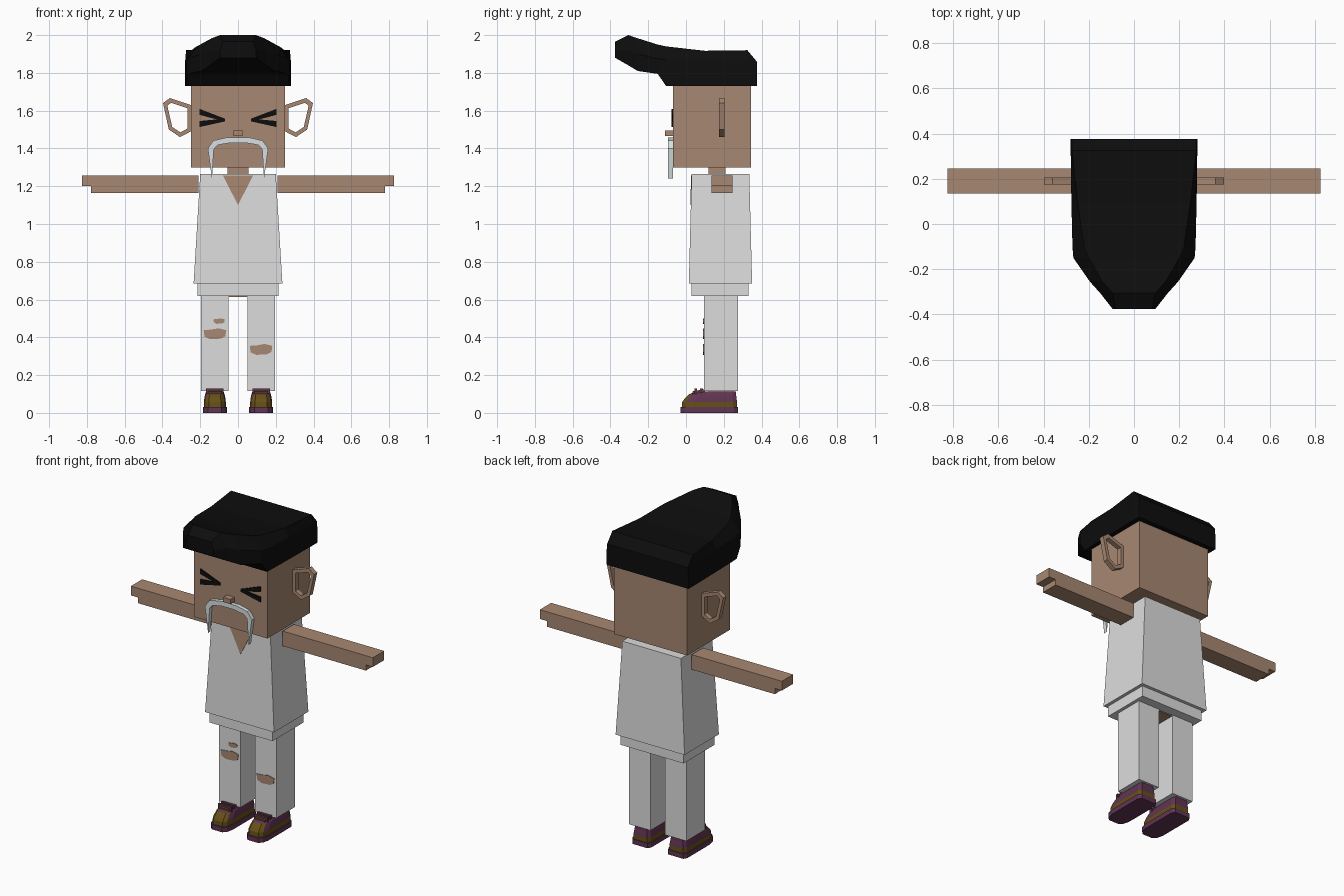
import bpy, bmesh

if "Cube" in bpy.data.objects:
    bpy.data.objects.remove(bpy.data.objects["Cube"])


def material(name, r, g, b):
    m = bpy.data.materials.new(name)
    m.use_nodes = True
    m.diffuse_color = (r, g, b, 1)
    m.node_tree.nodes["Principled BSDF"].inputs["Base Color"].default_value = (r, g, b, 1)
    return m


SKIN = material("skin", .39, .245, .165)
CLOTH = material("white cloth", .72, .72, .72)
HAIR = material("black", .004, .004, .004)
WHISKER = material("pale grey whisker", .68, .74, .76)
PURPLE = material("plum", .12, .035, .085)
OLIVE = material("olive brown", .13, .08, .008)


def finish(name, bm, *mats):
    bmesh.ops.recalc_face_normals(bm, faces=bm.faces)
    me = bpy.data.meshes.new(name)
    bm.to_mesh(me)
    bm.free()
    for m in mats:
        me.materials.append(m)
    ob = bpy.data.objects.new(name, me)
    bpy.context.collection.objects.link(ob)
    return ob


def loft(name, rings, *mats, rule=None, caps=True):
    """Skin equal-length point rings; rule(centre, normal) picks the colour."""
    bm = bmesh.new()
    rows = [[bm.verts.new(p) for p in ring] for ring in rings]
    n = len(rows[0])
    for a, b in zip(rows, rows[1:]):
        for i in range(n):
            j = (i + 1) % n
            bm.faces.new((a[i], a[j], b[j], b[i]))
    if caps:
        bm.faces.new(rows[0])
        bm.faces.new(rows[-1])
    bmesh.ops.recalc_face_normals(bm, faces=bm.faces)
    if rule:
        for f in bm.faces:
            f.material_index = rule(f.calc_center_median(), f.normal)
    return finish(name, bm, *mats)


def rect(x0, x1, y0, y1, z):
    return [(x0, y0, z), (x1, y0, z), (x1, y1, z), (x0, y1, z)]


def box(name, x, y, z, mat):
    return loft(name, [rect(*x, *y, z[0]), rect(*x, *y, z[1])], mat)


def plate(name, outline, y0, y1, mat):
    """Extrude an (x, z) outline along y."""
    return loft(name, [[(x, y, z) for x, z in outline] for y in (y0, y1)], mat)


# Head, neck and nose
box("head", (-.25, .25), (-.07, .345), (1.3, 1.82), SKIN)
box("neck", (-.055, .055), (.12, .21), (1.22, 1.3), SKIN)
box("nose", (-.025, .025), (-.11, -.07), (1.467, 1.495), SKIN)

# Quiff: sections along y as (y, side width, top width, bottom, shoulder, top)
sections = [(.375, .28, .275, 1.73, 1.8, 1.86), (.325, .28, .275, 1.73, 1.86, 1.92),
            (.1, .277, .25, 1.73, 1.87, 1.917), (-.105, .272, .22, 1.73, 1.87, 1.94),
            (-.15, .268, .2, 1.795, 1.875, 1.95), (-.255, .195, .14, 1.81, 1.9, 1.983),
            (-.305, .15, .095, 1.84, 1.92, 2.0), (-.375, .095, .08, 1.88, 1.92, 1.965)]
loft("hair", [[(-w, y, b), (-w, y, s), (-t, y, h), (t, y, h), (w, y, s), (w, y, b)]
              for y, w, t, b, s, h in sections], HAIR)

# Torso, hem and neckline
loft("shirt", [rect(-.235, .235, .015, .35, .685), rect(-.2, .2, .03, .335, 1.265)], CLOTH)
box("hips", (-.215, .215), (.03, .33), (.62, .685), CLOTH)
box("hips_underside", (-.05, .05), (.1, .27), (.614, .62), SKIN)
loft("neckline", [[(-.08, .03 + d, 1.258), (.08, .03 + d, 1.258), (0, .026 + d, 1.1)]
                  for d in (-.003, .004)], SKIN)

# Moustache: outer edge from the drooping tip to the middle, then the inner edge
half = [(.138, 1.24), (.16, 1.4), (.13, 1.442), (.06, 1.458)]
inner = [(.04, 1.43), (.108, 1.418), (.128, 1.395)]
mirror = lambda pts: [(-x, z) for x, z in pts]
plate("moustache", half + mirror(half[::-1]) + mirror(inner[::-1]) + inner, -.094, -.07, WHISKER)

ear_outer = [(.25, 1.63), (.36, 1.667), (.397, 1.64), (.366, 1.5), (.307, 1.46), (.25, 1.49)]
ear_inner = [(.268, 1.613), (.355, 1.642), (.374, 1.625), (.348, 1.513), (.305, 1.485), (.268, 1.505)]

# Shoe sections by height: (z, toe y, heel y, half width)
shoe = [(0, -.03, .275, .064), (.03, -.03, .275, .064), (.03, -.022, .27, .058),
        (.058, -.02, .27, .058), (.075, -.008, .268, .056), (.098, .015, .265, .052),
        (.112, .05, .265, .046)]


def shoe_ring(cx, z, toe, heel, w):
    right = [(w * .55, toe), (w * .85, toe + .02), (w, toe + .06), (w, heel - .02), (w * .8, heel)]
    return [(cx + x, y, z) for x, y in right] + [(cx - x, y, z) for x, y in right[::-1]]


def shoe_colour(c, n):
    if c.z < .031:
        return 0
    if c.z < .06 or c.y < .02:
        return 1
    return 0


for side, s in (("left", 1), ("right", -1)):
    # Arm with stepped hand
    def span(a, b):
        return sorted((s * a, s * b))
    box(side + "_arm", span(.21, .825), (.135, .245), (1.2, 1.257), SKIN)
    box(side + "_arm_underside", span(.21, .777), (.135, .245), (1.165, 1.2), SKIN)

    # Open ear ring
    front, back = .175, .205
    loops = [(ear_outer, front), (ear_outer, back), (ear_inner, back), (ear_inner, front),
             (ear_outer, front)]
    loft(side + "_ear", [[(s * x, y, z) for x, z in pts] for pts, y in loops], SKIN, caps=False)

    # Squeezed-shut eye made of two tapering strokes
    for part, a, b in (("upper", 1.61, 1.578), ("lower", 1.545, 1.513)):
        plate(f"{side}_eye_{part}", [(s * .205, a), (s * .205, b), (s * .07, 1.543), (s * .07, 1.558)],
              -.076, -.07, HAIR)

    # Trouser leg, ankle and shoe
    box(side + "_leg", span(.05, .195), (.095, .275), (.115, .62), CLOTH)
    cx = s * .1225
    box(side + "_ankle", (cx - .042, cx + .042), (.12, .255), (.1, .118), SKIN)
    loft(side + "_shoe", [shoe_ring(cx, *r) for r in shoe], PURPLE, OLIVE, rule=shoe_colour)
    loft(side + "_shoe_tongue", [[(cx + x, y, z + h) for x, y, z in
                                  ((-.035, .035, .1), (.035, .035, .1), (.045, .1, .112), (-.045, .1, .112))]
                                 for h in (0, .014)], OLIVE)
    for y in (.045, .075):
        box(side + "_shoe_lace", (cx - .046, cx + .046), (y, y + .014), (.1, .128), PURPLE)

# Torn knees
tear = [(-.06, .015), (-.055, -.02), (-.025, -.033), (.03, -.03), (.055, -.018), (.06, .015),
        (.02, .025), (-.02, .018)]
for name, cx, cz, k in (("right_knee_tear", -.122, .423, 1), ("right_small_tear", -.1, .488, .5),
                        ("left_knee_tear", .122, .34, 1)):
    plate(name, [(cx + x * k, cz + z * k) for x, z in tear], .091, .097, SKIN)
